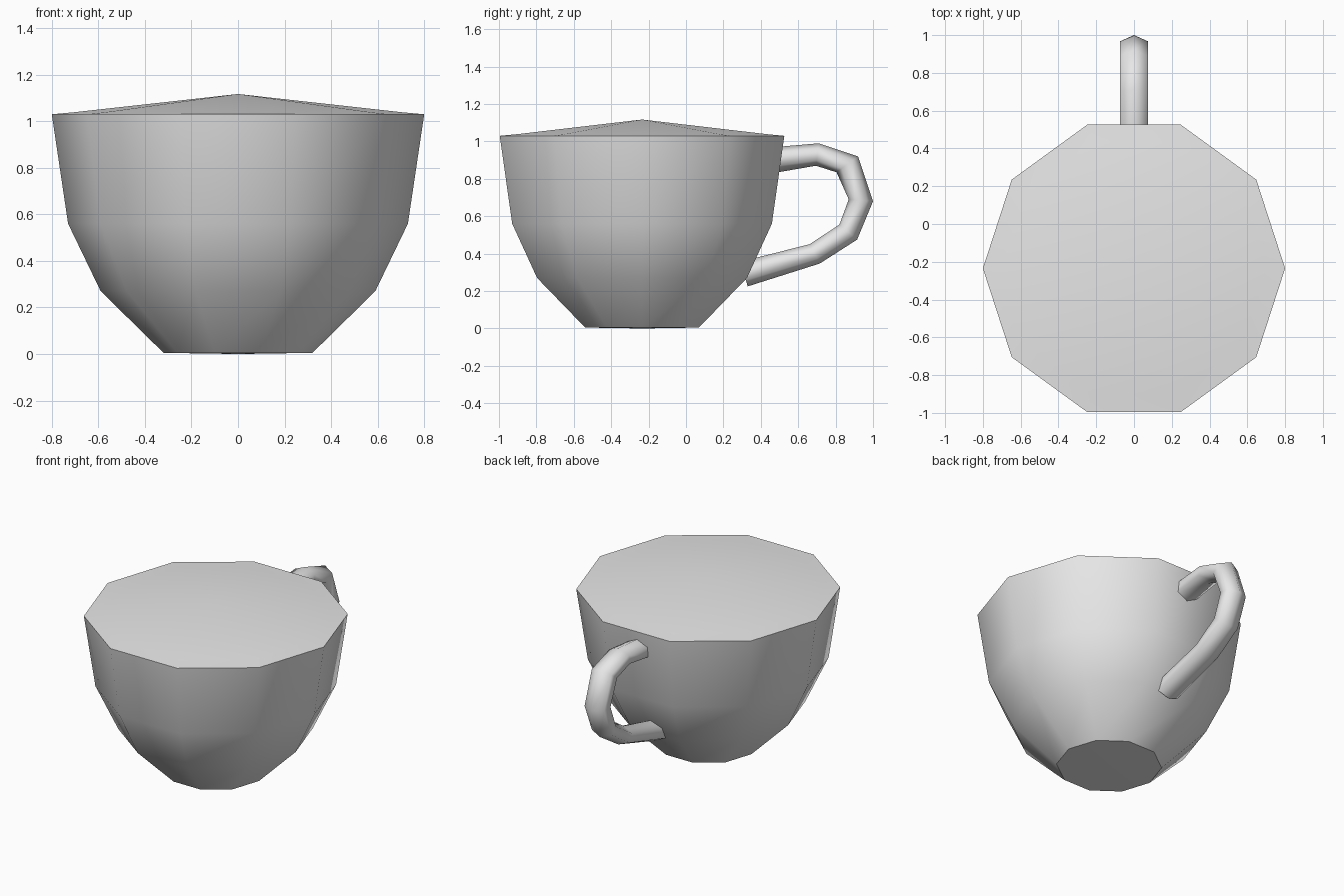
import bpy, bmesh, math

cube = bpy.data.objects.get("Cube")
if cube:
    bpy.data.objects.remove(cube, do_unlink=True)

SIDES = 10
CENTRE_Y = -0.235

grey = bpy.data.materials.new("plain grey")
grey.diffuse_color = (0.8, 0.8, 0.8, 1)
grey.use_nodes = True
grey.node_tree.nodes["Principled BSDF"].inputs["Base Color"].default_value = (0.8, 0.8, 0.8, 1)


def bridge(bm, a, b):
    """Join two rings of equal length with quads."""
    n = len(a)
    for i in range(n):
        j = (i + 1) % n
        bm.faces.new((a[i], a[j], b[j], b[i]))


def finish(bm, name, angle):
    bmesh.ops.recalc_face_normals(bm, faces=bm.faces)
    mesh = bpy.data.meshes.new(name)
    bm.to_mesh(mesh)
    bm.free()
    mesh.materials.append(grey)
    obj = bpy.data.objects.new(name, mesh)
    bpy.context.collection.objects.link(obj)
    bpy.ops.object.select_all(action='DESELECT')
    obj.select_set(True)
    bpy.context.view_layer.objects.active = obj
    bpy.ops.object.shade_smooth_by_angle(angle=math.radians(angle))
    return obj


# Ten-sided bowl with a shallow domed top
profile = [(0.32, 0.005), (0.59, 0.27), (0.73, 0.56), (0.80, 1.03), (0.70, 1.039)]
bm = bmesh.new()
rings = []
for r, z in profile:
    rings.append([bm.verts.new((r * math.cos(math.tau * i / SIDES),
                                CENTRE_Y + r * math.sin(math.tau * i / SIDES), z))
                  for i in range(SIDES)])
for lower, upper in zip(rings, rings[1:]):
    bridge(bm, lower, upper)
for ring, z in ((rings[0], 0.0), (rings[-1], 1.117)):
    tip = bm.verts.new((0, CENTRE_Y, z))
    for i in range(SIDES):
        bm.faces.new((ring[i], ring[(i + 1) % SIDES], tip))
finish(bm, "cup_body", 40)

# Six-sided handle swept between its outer and inner outline (y, z)
outer = [(0.50, 0.972), (0.71, 0.99), (0.92, 0.92), (1.0, 0.68),
         (0.915, 0.475), (0.715, 0.347), (0.33, 0.225)]
inner = [(0.48, 0.833), (0.695, 0.87), (0.805, 0.835), (0.87, 0.69),
         (0.82, 0.555), (0.66, 0.45), (0.29, 0.357)]
HALF = 0.073
section = [(0, 0), (HALF, 0.25), (HALF, 0.75), (0, 1), (-HALF, 0.75), (-HALF, 0.25)]
bm = bmesh.new()
rings = []
for (oy, oz), (iy, iz) in zip(outer, inner):
    rings.append([bm.verts.new((x, oy + (iy - oy) * t, oz + (iz - oz) * t))
                  for x, t in section])
for a, b in zip(rings, rings[1:]):
    bridge(bm, a, b)
bm.faces.new(rings[0])
bm.faces.new(rings[-1])
finish(bm, "handle", 70)
